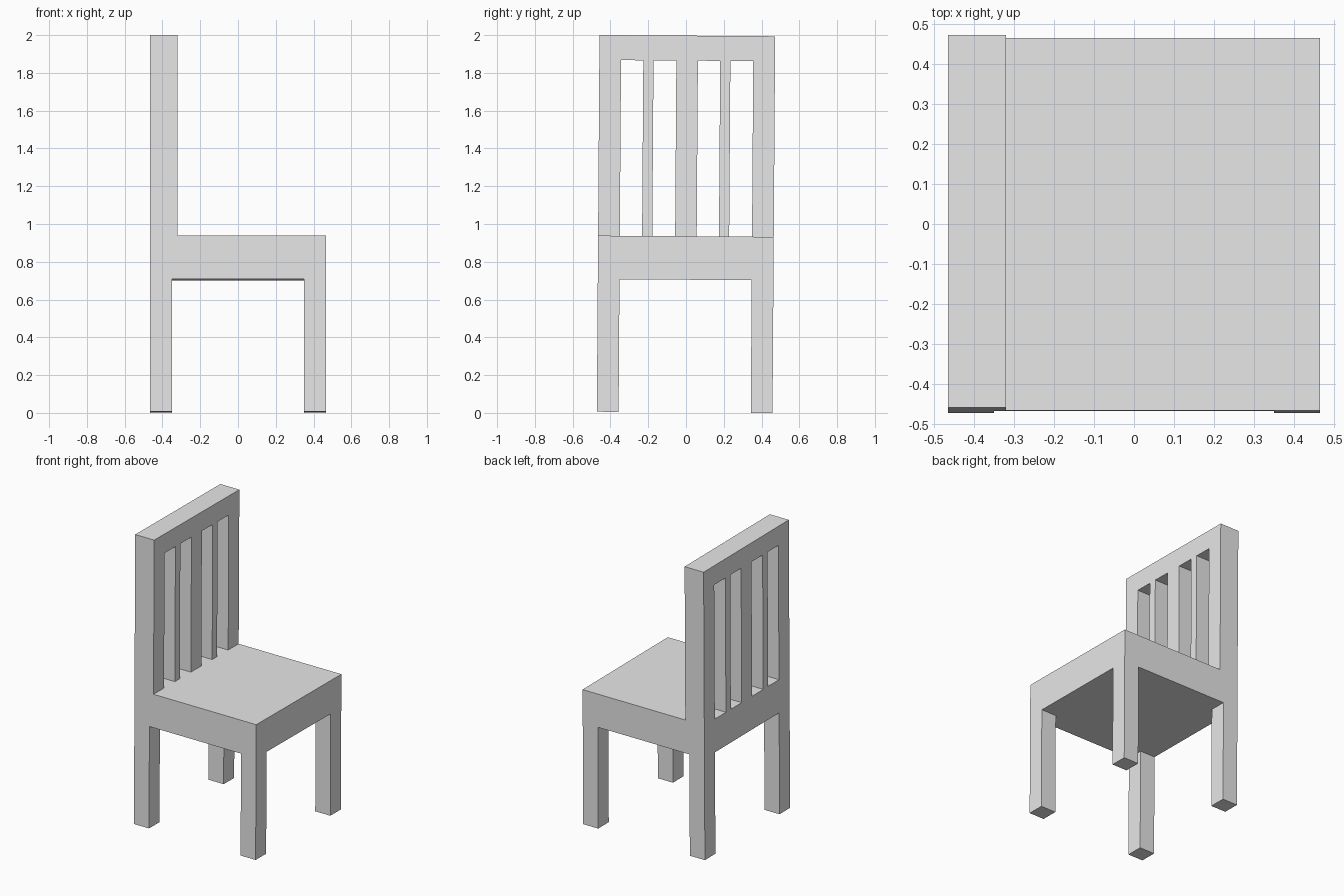
import bpy
import bmesh
from mathutils import Matrix, Vector

cube = bpy.data.objects.get("Cube")
if cube:
    bpy.data.objects.remove(cube, do_unlink=True)

# Single plain grey
grey = bpy.data.materials.new("plain grey")
grey.use_nodes = True
grey.diffuse_color = (0.8, 0.8, 0.8, 1)
grey.node_tree.nodes["Principled BSDF"].inputs["Base Color"].default_value = (0.8, 0.8, 0.8, 1)

# The whole chair leans very slightly sideways
PIVOT = Matrix.Translation((0, 0, 1))
LEAN = PIVOT @ Matrix.Rotation(-0.007, 4, 'X') @ PIVOT.inverted()

HALF = 0.465
INNER = 0.35
FOOT, SEAT_LOW, SEAT_TOP, RAIL_LOW, TOP = 0.003, 0.705, 0.935, 1.865, 1.997
BACK_X = (-HALF, -0.32)


def box(name, xs, ys, zs):
    """Box between the given limits, with the lean applied."""
    low, high = (Vector(p) for p in zip(xs, ys, zs))
    bm = bmesh.new()
    bmesh.ops.create_cube(bm, size=1)
    shape = Matrix.Translation((low + high) / 2) @ Matrix.Diagonal((*(high - low), 1))
    bmesh.ops.transform(bm, matrix=LEAN @ shape, verts=bm.verts)
    mesh = bpy.data.meshes.new(name)
    bm.to_mesh(mesh)
    bm.free()
    mesh.materials.append(grey)
    obj = bpy.data.objects.new(name, mesh)
    bpy.context.collection.objects.link(obj)
    return obj


# Seat block
box("seat", (-HALF, HALF), (-HALF, HALF), (SEAT_LOW, SEAT_TOP))

# Legs at the four corners
ends = [(-HALF, -INNER), (INNER, HALF)]
for x_name, xs in zip(("backrest_side", "open_side"), ends):
    for y_name, ys in zip(("front", "rear"), ends):
        box(f"leg_{x_name}_{y_name}", xs, ys, (FOOT, SEAT_LOW))

# Backrest: two stiles, a wide centre slat and two narrow slats
uprights = {
    "back_stile_front": ends[0],
    "back_slat_front": (-0.232, -0.178),
    "back_slat_centre": (-0.057, 0.057),
    "back_slat_rear": (0.175, 0.229),
    "back_stile_rear": ends[1],
}
for name, ys in uprights.items():
    box(name, BACK_X, ys, (SEAT_TOP, RAIL_LOW))

# Top rail
box("back_top_rail", BACK_X, (-HALF, HALF), (RAIL_LOW, TOP))
